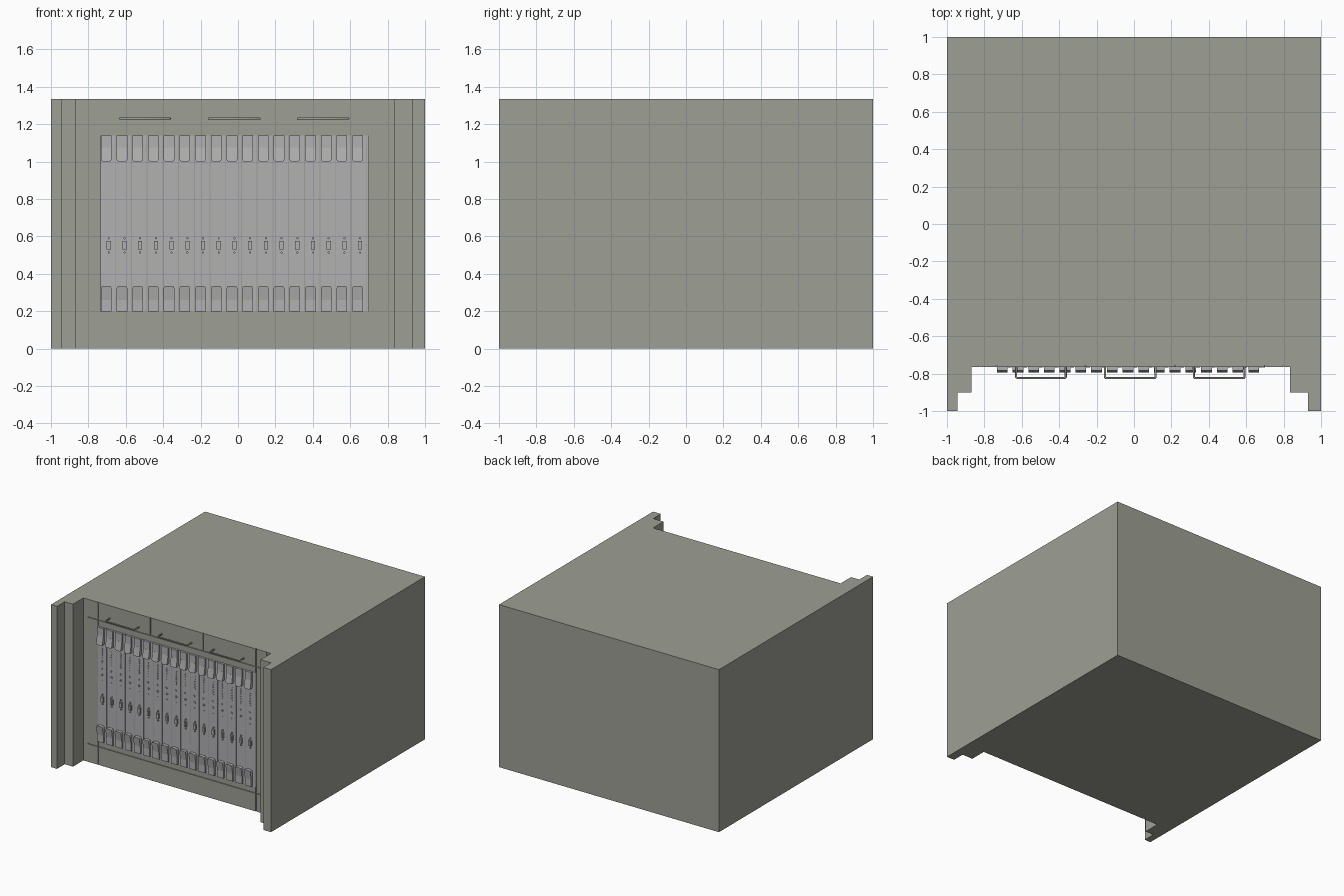
import bpy, bmesh, math
from mathutils import Matrix, Vector

if "Cube" in bpy.data.objects:
    bpy.data.objects.remove(bpy.data.objects["Cube"])

H = 1.335            # chassis height
FACE = -0.765        # front panel plane
PLATE = -0.768       # blade faceplate plane
PITCH, COUNT = 0.084, 17
X0 = -0.735          # left edge of the first blade


def material(name, rgb):
    m = bpy.data.materials.new(name)
    m.diffuse_color = (*rgb, 1)
    m.use_nodes = True
    m.node_tree.nodes["Principled BSDF"].inputs["Base Color"].default_value = m.diffuse_color
    return m


CASE = material("case_paint", (0.34, 0.35, 0.30))
METAL = material("blade_metal", (0.44, 0.44, 0.45))


def finish(name, bm, mat, repeat=False):
    bmesh.ops.recalc_face_normals(bm, faces=bm.faces)
    me = bpy.data.meshes.new(name)
    bm.to_mesh(me)
    bm.free()
    me.materials.append(mat)
    ob = bpy.data.objects.new(name, me)
    bpy.context.collection.objects.link(ob)
    if repeat:
        arr = ob.modifiers.new("row", 'ARRAY')
        arr.count = COUNT
        arr.use_relative_offset = False
        arr.use_constant_offset = True
        arr.constant_offset_displace = (PITCH, 0, 0)
    return ob


def add_box(bm, x0, x1, y0, y1, z0, z1):
    size = Matrix.Diagonal((x1 - x0, y1 - y0, z1 - z0, 1))
    mid = Matrix.Translation(((x0 + x1) / 2, (y0 + y1) / 2, (z0 + z1) / 2))
    bmesh.ops.create_cube(bm, size=1, matrix=mid @ size)


def add_prism(bm, points, vec):
    f = bm.faces.new([bm.verts.new(p) for p in points])
    r = bmesh.ops.extrude_face_region(bm, geom=[f], use_keep_orig=True)
    vs = [v for v in r["geom"] if isinstance(v, bmesh.types.BMVert)]
    bmesh.ops.translate(bm, verts=vs, vec=Vector(vec))


def add_stud(bm, x, z, r, depth, sides=10):
    # short cylinder standing out of the faceplate
    m = Matrix.Translation((x, PLATE - depth / 2, z)) @ Matrix.Rotation(math.pi / 2, 4, 'X')
    bmesh.ops.create_cone(bm, cap_ends=True, segments=sides, radius1=r, radius2=r,
                          depth=depth, matrix=m)


# chassis with stepped front flanges and a shallow bed for the panels
bm = bmesh.new()
plan = [(-1, -1), (-.945, -1), (-.945, -.9), (-.87, -.9), (-.87, FACE), (-.83, FACE),
        (-.83, -.757), (.8, -.757), (.8, FACE), (.835, FACE), (.835, -.9), (.93, -.9),
        (.93, -1), (1, -1), (1, 1), (-1, 1)]
add_prism(bm, [(x, y, 0) for x, y in plan], (0, 0, H))
finish("chassis", bm, CASE)

# front panels separated by narrow seams
bm = bmesh.new()
rows = [(0, .15), (.15, 1.19), (1.19, H)]
cells = [(-.83, -.735, z) for z in rows] + [(.70, .80, z) for z in rows]
cells += [(-.735, .70, rows[0]), (-.735, .70, rows[1])]
cells += [(-.735, -.26, rows[2]), (-.26, .22, rows[2]), (.22, .70, rows[2])]
g = 0.003
for a, b, (z0, z1) in cells:
    add_box(bm, a + g, b - g, FACE, -.75, z0 + (g if z0 else 0), z1 - (g if z1 < H else 0))
finish("front_panels", bm, CASE)

# drawer pull handles
for i, (a, b) in enumerate([(-.63, -.365), (-.155, .115), (.32, .59)]):
    cu = bpy.data.curves.new("pull_handle", 'CURVE')
    cu.dimensions = '3D'
    cu.bevel_depth = 0.006
    cu.bevel_resolution = 2
    sp = cu.splines.new('POLY')
    path = [(a, FACE), (a, -.819), (a + .005, -.824), (b - .005, -.824), (b, -.819), (b, FACE)]
    sp.points.add(len(path) - 1)
    for p, (x, y) in zip(sp.points, path):
        p.co = (x, y, 1.23, 1)
    cu.materials.append(CASE)
    bpy.context.collection.objects.link(bpy.data.objects.new(f"pull_handle_{i + 1}", cu))

# blade faceplates, and the filler strip at the right
bm = bmesh.new()
add_box(bm, X0, X0 + .079, PLATE, -.75, .2, 1.14)
finish("blade_faceplates", bm, METAL, True)
bm = bmesh.new()
add_box(bm, .69, .70, PLATE, -.75, .2, 1.14)
finish("filler_strip", bm, METAL)


# ejector latches: slab with a raised, rounded lip facing the blade middle
def latch(name, outer, inner):
    s = 1 if inner > outer else -1
    a, b, c = X0 + .002, X0 + .059, .012
    bm = bmesh.new()
    for start, depth in ((outer, .015), (inner - s * .075, .027)):
        outline = [(a, start), (b, start), (b, inner - s * c), (b - c * .3, inner - s * c * .3),
                   (b - c, inner), (a + c, inner), (a + c * .3, inner - s * c * .3),
                   (a, inner - s * c)]
        add_prism(bm, [(x, PLATE, z) for x, z in outline], (0, -depth, 0))
    # taper the raised lip back toward the slab
    for v in bm.verts:
        if v.co.y < PLATE - .02 and abs(v.co.z - (inner - s * .075)) < 1e-4:
            v.co.y = PLATE - .0155
    finish(name, bm, METAL, True)


latch("upper_latches", 1.14, 1.0)
latch("lower_latches", .2, .335)

# staggered indicator column
cx = X0 + .039
bm = bmesh.new()
for i in range(13):
    add_stud(bm, cx + (.003 if i % 2 else -.003), .85 + i * .01, .004, .003, 6)
finish("indicator_columns", bm, METAL, True)

# buttons and round sockets
bm = bmesh.new()
add_stud(bm, cx - .004, .80, .007, .008)
add_stud(bm, cx, .75, .009, .006, 12)
add_stud(bm, cx, .75, .005, .009)
add_stud(bm, cx, .705, .004, .004, 8)
finish("buttons", bm, METAL, True)

# cable connectors with a screw at each end
bm = bmesh.new()
kx = X0 + .044
add_box(bm, kx - .011, kx + .011, PLATE - .012, PLATE, .53, .575)
add_box(bm, kx - .007, kx + .007, PLATE - .016, PLATE - .012, .536, .569)
for z in (.514, .59):
    add_stud(bm, kx, z, .006, .010, 6)
finish("connectors", bm, METAL, True)
